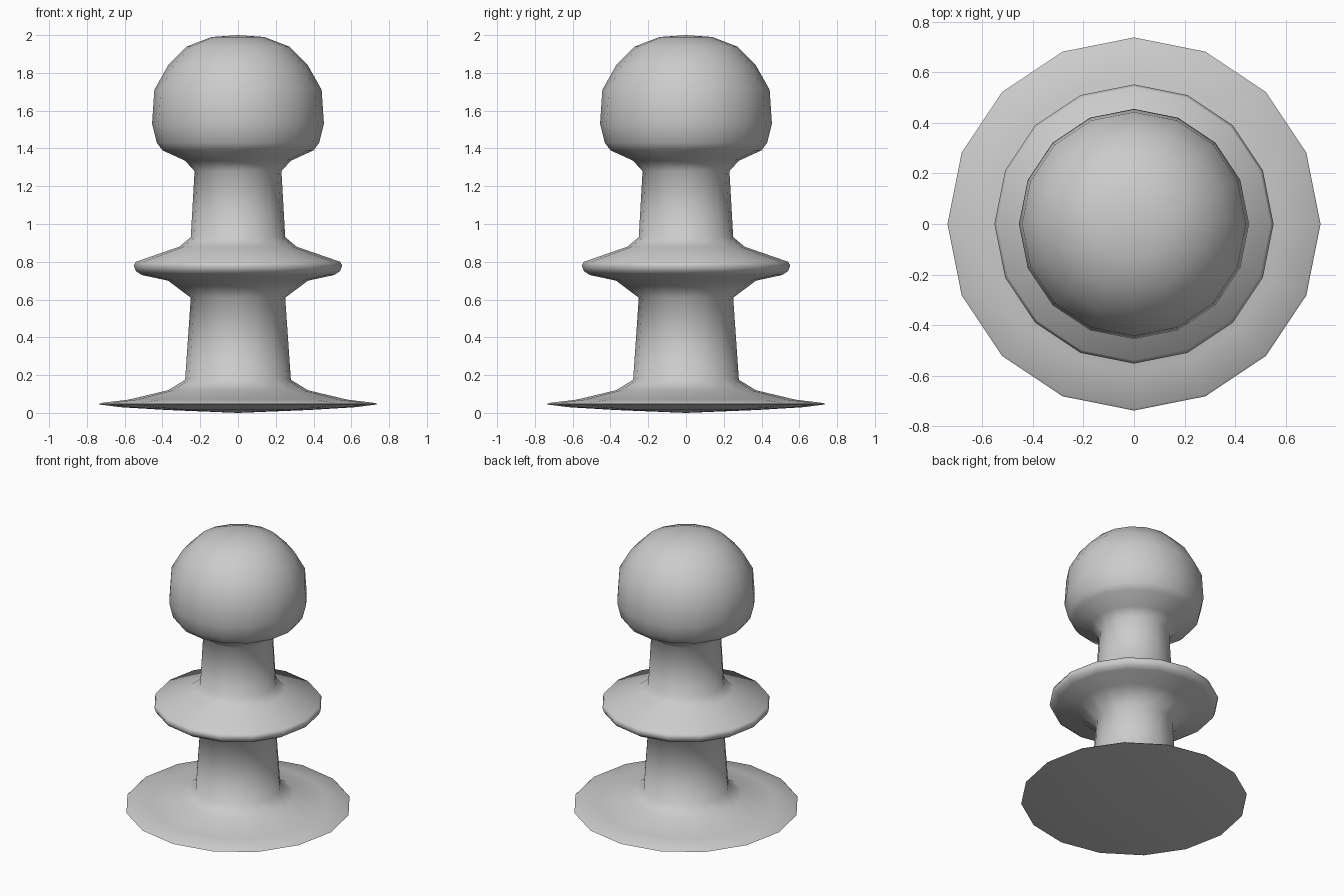
import bpy
import bmesh
from math import cos, sin, tau

if "Cube" in bpy.data.objects:
    bpy.data.objects.remove(bpy.data.objects["Cube"])

SIDES = 16

# Half outline (radius, height) from the underside up to the crown
PROFILE = [
    (0.0, 0.0), (0.37, 0.015), (0.62, 0.03), (0.738, 0.045),   # shallow bowed underside
    (0.73, 0.052), (0.58, 0.07), (0.37, 0.12), (0.28, 0.175),  # flared foot
    (0.25, 0.61), (0.37, 0.70), (0.51, 0.73),                  # lower stem, collar underside
    (0.54, 0.75), (0.552, 0.78), (0.54, 0.80),                 # collar rim
    (0.31, 0.88), (0.25, 0.93), (0.23, 1.28),                  # collar top, neck
    (0.28, 1.335), (0.40, 1.39), (0.43, 1.43), (0.455, 1.53),  # underside of head
    (0.443, 1.71), (0.37, 1.84), (0.27, 1.94), (0.14, 1.99), (0.0, 2.0),
]


def lathe(name, profile, sides):
    """Revolve a closed-ended outline around z."""
    bm = bmesh.new()
    rings = []
    for r, z in profile:
        n = 1 if r == 0 else sides
        rings.append([bm.verts.new((r * cos(tau * i / sides), r * sin(tau * i / sides), z))
                      for i in range(n)])
    for a, b in zip(rings, rings[1:]):
        for i in range(sides):
            j = (i + 1) % sides
            corners = [a[i % len(a)], a[j % len(a)], b[j % len(b)], b[i % len(b)]]
            bm.faces.new(list(dict.fromkeys(corners)))
    bmesh.ops.recalc_face_normals(bm, faces=bm.faces)
    mesh = bpy.data.meshes.new(name)
    bm.to_mesh(mesh)
    bm.free()
    obj = bpy.data.objects.new(name, mesh)
    bpy.context.collection.objects.link(obj)
    return obj


# Turned game piece, smooth shaded with a crisp foot edge
pawn = lathe("pawn", PROFILE, SIDES)
bpy.context.view_layer.objects.active = pawn
pawn.select_set(True)
bpy.ops.object.shade_smooth_by_angle(angle=1.1)
